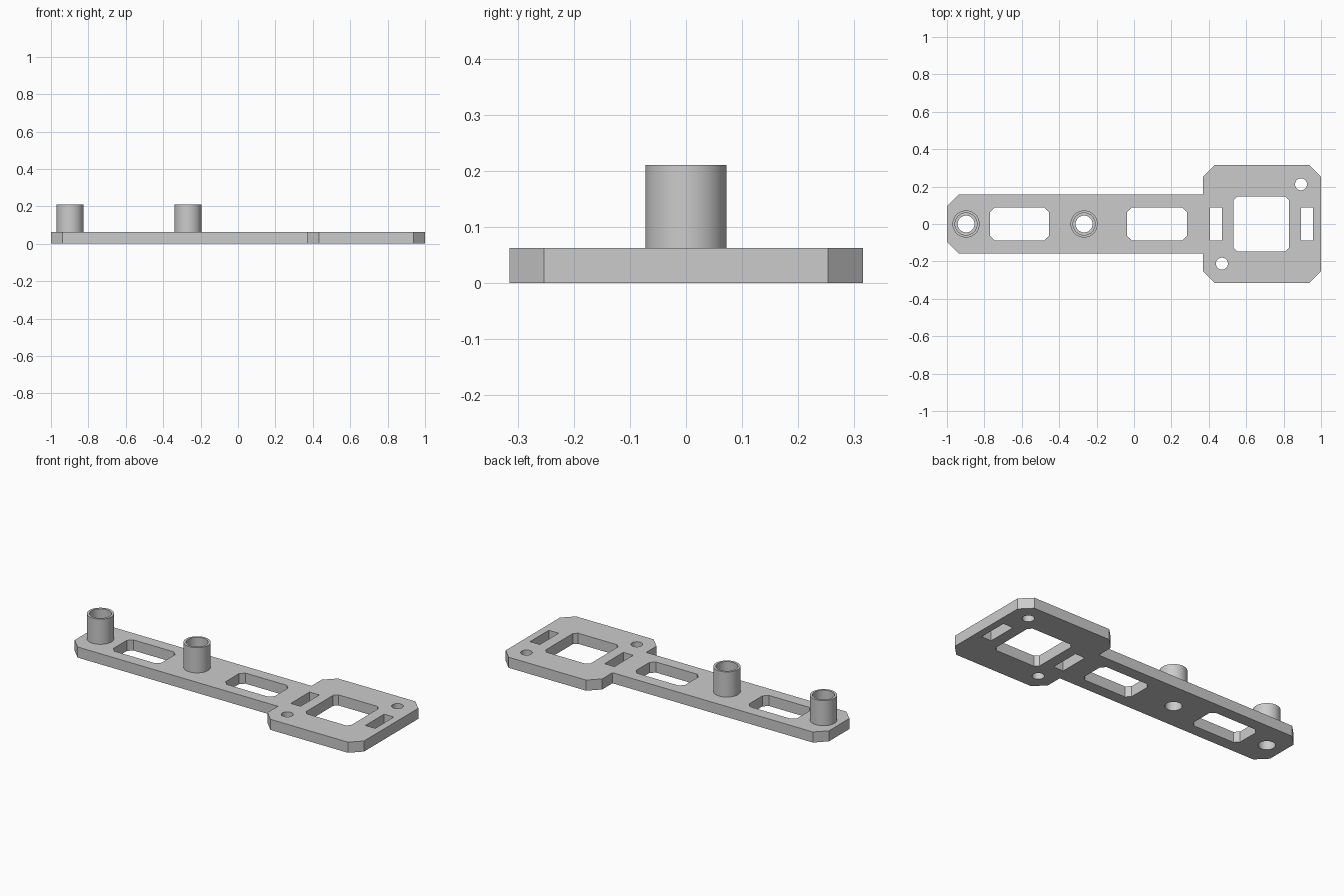
import bpy
import bmesh
from math import cos, sin, tau, radians

cube = bpy.data.objects.get("Cube")
if cube:
    bpy.data.objects.remove(cube, do_unlink=True)

grey = bpy.data.materials.new("light_grey")
grey.use_nodes = True
grey.diffuse_color = (0.6, 0.6, 0.6, 1)
grey.node_tree.nodes["Principled BSDF"].inputs["Base Color"].default_value = (0.6, 0.6, 0.6, 1)


def circle(x, y, r, n=48):
    return [(x + r * cos(tau * i / n), y + r * sin(tau * i / n)) for i in range(n)]


def chamfered(x0, x1, half, c=0.0):
    """Rectangle symmetric about y = 0 with cut corners."""
    if not c:
        return [(x0, -half), (x1, -half), (x1, half), (x0, half)]
    lower = [(x0, c - half), (x0 + c, -half), (x1 - c, -half), (x1, c - half)]
    return lower + [(x, -y) for x, y in reversed(lower)]


def slab(name, loops, z0, z1):
    """Extrude an outline with holes from z0 to z1."""
    curve = bpy.data.curves.new(name, 'CURVE')
    curve.dimensions = '2D'
    curve.fill_mode = 'BOTH'
    curve.extrude = (z1 - z0) / 2
    for loop in loops:
        spline = curve.splines.new('POLY')
        spline.points.add(len(loop) - 1)
        for point, (x, y) in zip(spline.points, loop):
            point.co = (x, y, 0, 1)
        spline.use_cyclic_u = True
    obj = bpy.data.objects.new(name, curve)
    obj.location.z = (z0 + z1) / 2
    bpy.context.collection.objects.link(obj)
    bpy.ops.object.select_all(action='DESELECT')
    obj.select_set(True)
    bpy.context.view_layer.objects.active = obj
    bpy.ops.object.convert(target='MESH')
    obj = bpy.context.object
    bm = bmesh.new()
    bm.from_mesh(obj.data)
    bmesh.ops.remove_doubles(bm, verts=bm.verts, dist=0.0001)
    bmesh.ops.recalc_face_normals(bm, faces=bm.faces)
    bm.to_mesh(obj.data)
    bm.free()
    obj.data.materials.clear()
    obj.data.materials.append(grey)
    bpy.ops.object.shade_smooth_by_angle(angle=radians(30))
    return obj


THICK = 0.0625
POSTS = {"end_post": -0.898, "middle_post": -0.267}

# Plate outline: narrow arm on the right, wide head on the left
half_outline = [(-1, -0.095), (-0.938, -0.157), (0.37, -0.157), (0.37, -0.253),
                (0.432, -0.315), (0.938, -0.315), (1, -0.253)]
outline = half_outline + [(x, -y) for x, y in reversed(half_outline)]

# Openings through the plate
openings = [chamfered(-0.77, -0.455, 0.0875, 0.025),
            chamfered(-0.037, 0.283, 0.0875, 0.025),
            chamfered(0.533, 0.828, 0.147, 0.02),
            chamfered(0.406, 0.47, 0.0875),
            chamfered(0.893, 0.957, 0.0875),
            circle(0.893, 0.212, 0.032),
            circle(0.47, -0.212, 0.032)]
openings += [circle(x, 0, 0.045) for x in POSTS.values()]
slab("base_plate", [outline] + openings, 0, THICK)

# Hollow posts, wider inside than the holes beneath them
for name, x in POSTS.items():
    slab(name, [circle(x, 0, 0.0725), circle(x, 0, 0.059)], THICK - 0.003, 0.211)
